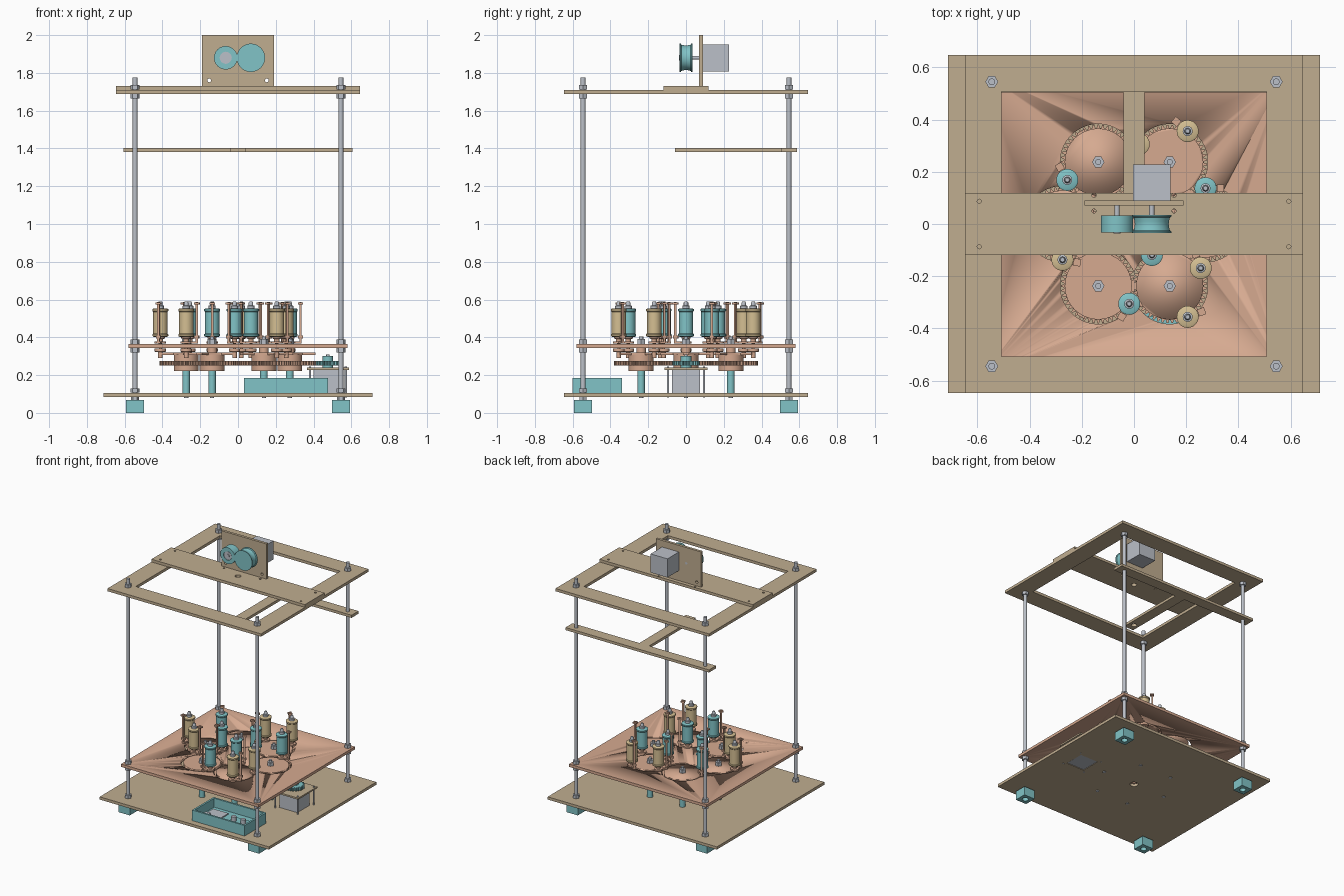
import bpy, bmesh
from math import pi, cos, sin, radians
from mathutils import Vector

if "Cube" in bpy.data.objects:
    bpy.data.objects.remove(bpy.data.objects["Cube"])


def material(name, rgb):
    m = bpy.data.materials.new(name)
    m.diffuse_color = (*rgb, 1)
    m.use_nodes = True
    m.node_tree.nodes["Principled BSDF"].inputs["Base Color"].default_value = m.diffuse_color
    return m


WOOD = material("plywood", (.53, .42, .28))
RED = material("terracotta", (.67, .40, .28))
TEAL = material("teal", (.22, .55, .57))
TAN = material("tan", (.66, .52, .29))
GREY = material("steel", (.5, .53, .58))


def finish(name, bm, loc, mat, rot=(0, 0, 0)):
    bmesh.ops.recalc_face_normals(bm, faces=bm.faces)
    for f in bm.faces:
        f.smooth = True
    for e in bm.edges:
        e.smooth = len(e.link_faces) == 2 and e.calc_face_angle(0) < radians(35)
    me = bpy.data.meshes.new(name)
    bm.to_mesh(me)
    bm.free()
    me.materials.append(mat)
    ob = bpy.data.objects.new(name, me)
    ob.location, ob.rotation_euler = loc, rot
    bpy.context.collection.objects.link(ob)
    return ob


def box(name, lo, hi, mat, loc=(0, 0, 0), turn=0):
    bm = bmesh.new()
    bmesh.ops.create_cube(bm, size=1)
    for v in bm.verts:
        v.co = Vector([(a + b) / 2 + c * (b - a) for a, b, c in zip(lo, hi, v.co)])
    return finish(name, bm, loc, mat, (0, 0, turn))


def lathe(name, prof, loc, mat, seg=24, rot=(0, 0, 0)):
    # solid of revolution from (radius, height) points
    bm = bmesh.new()
    rings = [[bm.verts.new((r * cos(2 * pi * i / seg), r * sin(2 * pi * i / seg), z))
              for i in range(seg)] for r, z in prof]
    for a, b in zip(rings, rings[1:]):
        for i in range(seg):
            j = (i + 1) % seg
            bm.faces.new((a[i], a[j], b[j], b[i]))
    bm.faces.new(rings[0])
    bm.faces.new(rings[-1])
    return finish(name, bm, loc, mat, rot)


def cyl(name, x, y, z0, z1, r, mat, seg=24):
    return lathe(name, [(r, z0), (r, z1)], (x, y, 0), mat, seg)


def circle(x, y, r, n=24):
    return [(x + r * cos(2 * pi * i / n), y + r * sin(2 * pi * i / n)) for i in range(n)]


def rect(x0, y0, x1, y1):
    return [(x0, y0), (x1, y0), (x1, y1), (x0, y1)]


def plate(name, loops, thick, loc, mat, rot=(0, 0, 0)):
    # flat sheet: first loop is the outline, the others are holes
    cu = bpy.data.curves.new(name, 'CURVE')
    cu.dimensions, cu.fill_mode, cu.extrude = '2D', 'BOTH', thick / 2
    for pts in loops:
        sp = cu.splines.new('POLY')
        sp.points.add(len(pts) - 1)
        for p, (x, y) in zip(sp.points, pts):
            p.co = (x, y, 0, 1)
        sp.use_cyclic_u = True
    tmp = bpy.data.objects.new(name + "_curve", cu)
    bpy.context.collection.objects.link(tmp)
    bpy.context.view_layer.update()
    me = bpy.data.meshes.new_from_object(tmp.evaluated_get(bpy.context.evaluated_depsgraph_get()))
    bm = bmesh.new()
    bm.from_mesh(me)
    bmesh.ops.remove_doubles(bm, verts=bm.verts, dist=1e-5)
    bpy.data.objects.remove(tmp)
    bpy.data.curves.remove(cu)
    bpy.data.meshes.remove(me)
    return finish(name, bm, loc, mat, rot)


def gear_outline(r, teeth, depth, phase):
    pts = []
    for i in range(teeth):
        for f, rr in ((-.36, r - depth), (-.16, r + depth), (.16, r + depth), (.36, r - depth)):
            a = 2 * pi * (i + f + phase) / teeth
            pts.append((rr * cos(a), rr * sin(a)))
    return pts


R, TR = .274, .137           # gear ring radius, track radius
GEARS = [(R * cos(k * pi / 3), R * sin(k * pi / 3), k) for k in range(6)]
CORNERS = [(x, y) for x in (-.545, .545) for y in (-.545, .545)]

# base sheet, top frame, cross bar and yarn guide
plate("base_plate", [rect(-.713, -.647, .713, .647), rect(.4, -.077, .554, .077), circle(0, 0, .03)],
      .021, (0, 0, .095), WOOD)
plate("top_frame", [rect(-.647, -.647, .647, .647), rect(-.507, -.507, .507, .507)],
      .021, (0, 0, 1.7), WOOD)
plate("cross_bar", [rect(-.647, -.118, .647, .118), circle(0, 0, .02)]
      + [circle(x, y, .008, 12) for x in (-.593, .593) for y in (-.087, .087)]
      + [circle(x, y, .008, 12) for x in (-.153, .153) for y in (.05, .11)],
      .021, (0, 0, 1.721), WOOD)
plate("yarn_guide", [[(-.605, .587), (-.605, .503), (-.041, .503), (-.041, -.058), (.041, -.058),
                      (.041, .503), (.605, .503), (.605, .587)], circle(0, 0, .02)],
      .02, (0, 0, 1.392), WOOD)

# corner feet, threaded rods and nuts
for x, y in CORNERS:
    plate("foot", [rect(-.047, -.047, .047, .047), circle(0, 0, .022)], .068, (x, y, .034), TEAL)
    cyl("corner_rod", x, y, .03, 1.775, .0127, GREY)
    for z in (.107, .32, .366, 1.664, 1.713):
        cyl("rod_nut", x, y, z, z + .023, .0245, GREY, 6)
    cyl("lower_nut", x, y, .045, .085, .022, GREY, 6)

# track plate with six crossing circular slots
track = box("track_plate", (-.58, -.58, .344), (.58, .58, .365), RED)
for gx, gy, k in GEARS:
    ring = plate("slot_cutter", [circle(0, 0, TR + .0085, 64), circle(0, 0, TR - .0085, 64)],
                 .1, (gx, gy, .35 + .001 * k), RED)
    ring.hide_render = True
    md = track.modifiers.new("slot", 'BOOLEAN')
    md.operation, md.solver, md.object = 'DIFFERENCE', 'EXACT', ring
    bpy.context.view_layer.objects.active = track
    bpy.ops.object.modifier_apply(modifier=md.name)
    bpy.data.objects.remove(ring)

# horn gears on posts
for gx, gy, k in GEARS:
    cyl("gear_post", gx, gy, .105, .225, .02, TEAL)
    cyl("gear_bolt", gx, gy, .08, .405, .011, GREY, 16)
    cyl("gear_nut", gx, gy, .365, .39, .0235, GREY, 6)
    cyl("gear_hub", gx, gy, .222, .308, .066, RED, 32)
    cyl("gear_spacer", gx, gy, .318, .344, .025, RED)
    plate("horn_gear", [gear_outline(TR, 48, .006, .5 * (k % 2))], .024, (gx, gy, .262), RED)
    horn = []
    for q in range(4):
        for d, r in ((-40, .06), (-14, .07), (-7, .137), (7, .137), (14, .07), (40, .06)):
            a = radians(60 * k + 90 * q + d)
            horn.append((r * cos(a), r * sin(a)))
    plate("horn_arms", [horn], .011, (gx, gy, .313), RED)


def carrier(k, turn, side, mat):
    # bobbin carrier riding in the slot of gear k
    a = radians(60 * k + turn)
    x, y = GEARS[k][0] + TR * cos(a), GEARS[k][1] + TR * sin(a)
    t = a + side
    lathe("carrier_foot", [(.012, .29), (.012, .322), (.03, .324), (.03, .34), (.008, .341), (.008, .366),
                           (.03, .367), (.03, .378), (.014, .379), (.014, .392), (.024, .393), (.024, .402)],
          (x, y, 0), RED)
    lathe("bobbin", [(.035, .403), (.042, .407), (.042, .416), (.038, .42), (.038, .535), (.042, .54),
                     (.042, .549), (.035, .553)], (x, y, 0), mat, 28)
    lathe("bobbin_spindle", [(.019, .552), (.019, .567), (.012, .569), (.012, .583), (.008, .59)],
          (x, y, 0), GREY, 16)
    box("carrier_arm", (0, -.011, .367), (.062, .011, .378), RED, (x, y, 0), t)
    box("yarn_post", (.051, -.006, .37), (.063, .006, .588), RED, (x, y, 0), t)
    box("yarn_eye", (.043, -.014, .573), (.071, .014, .584), RED, (x, y, 0), t)
    box("yarn_latch", (.043, -.012, .395), (.069, .012, .41), RED, (x, y, 0), t)


for k in (1, 3, 5):
    carrier(k, 0, radians(80), TAN)
    carrier(k, 90, radians(80), TAN)
    carrier(k, 180, -pi / 2, TEAL)
    carrier(k - 1, 90, -pi / 2, TEAL)

# drive motor with pinion
MX = .476
box("drive_motor", (MX - .075, -.075, .087), (MX + .075, .075, .228), GREY)
plate("motor_mount", [rect(-.112, -.115, .112, .115)], .012, (MX, 0, .234), WOOD)
plate("pinion", [gear_outline(.065, 23, .006, 0)], .024, (MX, 0, .262), TEAL)
cyl("pinion_hub", MX, 0, .24, .302, .028, TEAL)
cyl("motor_shaft", MX, 0, .23, .31, .009, GREY, 16)
for sx in (-.095, .095):
    for sy in (-.095, .095):
        cyl("mount_screw", MX + sx, sy, .082, .246, .006, GREY, 12)

# open control box with circuit boards
x0, y0, x1, y1 = .033, -.6, .476, -.34
plate("control_box_wall", [rect(x0, y0, x1, y1), rect(x0 + .014, y0 + .014, x1 - .014, y1 - .014)],
      .08, (0, 0, .146), TEAL)
box("control_box_floor", (x0 + .005, y0 + .005, .106), (x1 - .005, y1 - .005, .118), TEAL)
box("main_board", (.07, -.55, .122), (.2, -.4, .13), GREY)
box("board_socket", (.08, -.54, .13), (.12, -.5, .15), GREY)
box("power_board", (.27, -.54, .122), (.42, -.42, .13), TEAL)
for px in (.3, .38):
    cyl("capacitor", px, -.48, .13, .165, .018, GREY)

# take-up unit: upright plate, motor and two rollers
ROT = (pi / 2, 0, 0)
plate("takeup_plate", [rect(-.19, 1.731, .19, 2.0)]
      + [circle(x, 1.76, .01, 12) for x in (-.153, .153)], .02, (0, .08, 0), WOOD, ROT)
box("takeup_motor", (-.003, .09, 1.808), (.139, .228, 1.95), GREY)
box("takeup_foot", (-.19, .07, 1.73), (.19, .09, 1.74), WOOD)
lathe("drive_roller", [(.075, -.034), (.075, -.028), (.069, -.024), (.066, -.01), (.065, 0),
                       (.066, .01), (.069, .024), (.075, .028), (.075, .034)],
      (.068, 0, 1.88), TEAL, 40, ROT)
lathe("idle_roller", [(.062, -.032), (.062, .032), (.034, .032), (.034, .026)],
      (-.065, 0, 1.88), TEAL, 40, ROT)
lathe("idle_bearing", [(.032, 0), (.032, .031), (.014, .031), (.014, .036)],
      (-.065, 0, 1.88), GREY, 24, ROT)
for px in (-.065, .068):
    lathe("roller_shaft", [(.01, -.09), (.01, .033)], (px, 0, 1.88), GREY, 16, ROT)
